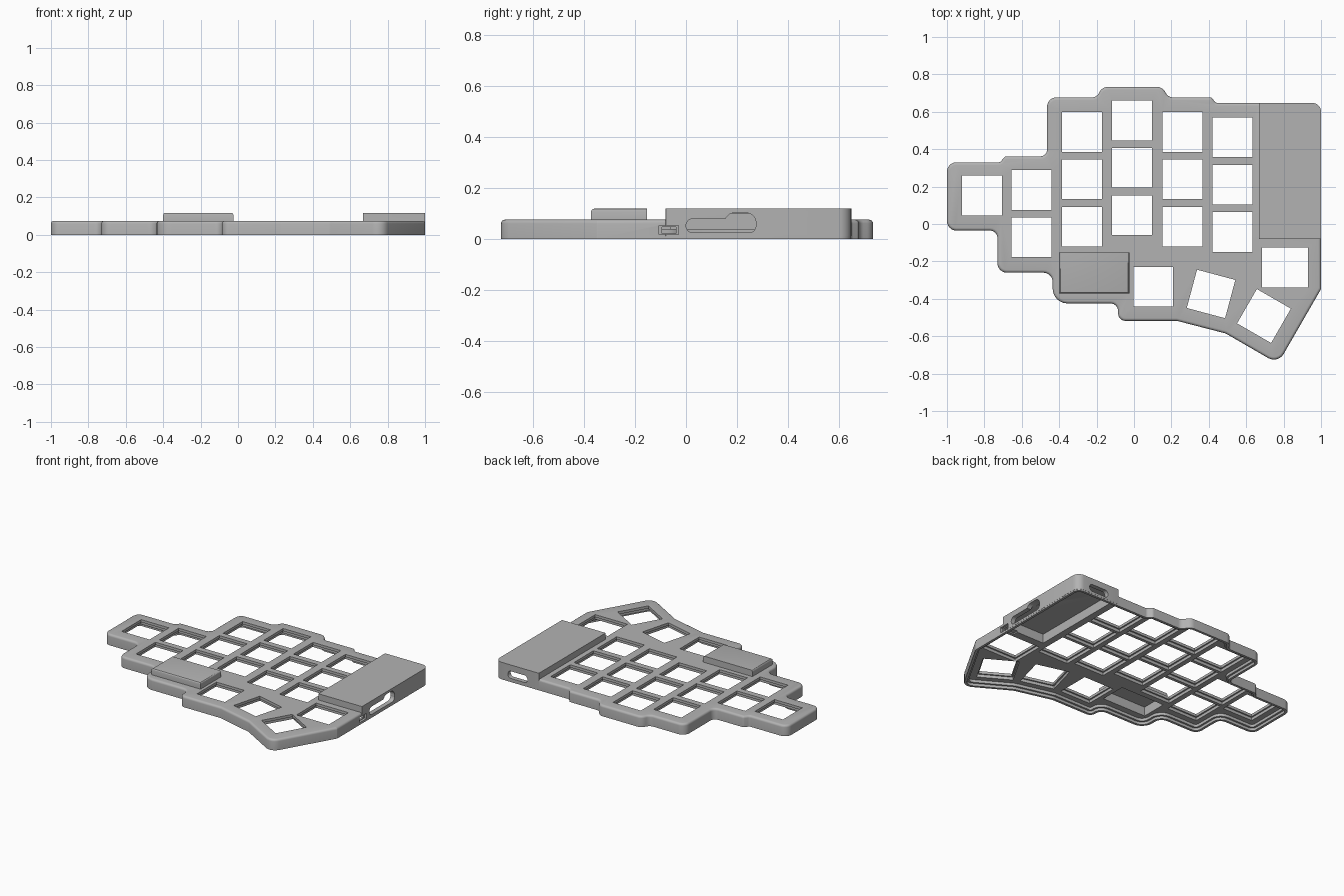
import bpy, bmesh, math
from mathutils import Vector, Matrix

cube = bpy.data.objects.get("Cube")
if cube:
    bpy.data.objects.remove(cube)

grey = bpy.data.materials.new("case grey")
grey.use_nodes = True
grey.diffuse_color = (0.45, 0.45, 0.45, 1)
grey.node_tree.nodes["Principled BSDF"].inputs["Base Color"].default_value = (0.45, 0.45, 0.45, 1)


def finish(name, bm):
    bmesh.ops.recalc_face_normals(bm, faces=bm.faces)
    me = bpy.data.meshes.new(name)
    bm.to_mesh(me)
    bm.free()
    me.materials.append(grey)
    ob = bpy.data.objects.new(name, me)
    bpy.context.scene.collection.objects.link(ob)
    return ob


def rounded(points, inset=0.0, segs=6):
    """Inset a clockwise outline of (x, y, radius) and round its corners."""
    ring, n = [], len(points)
    for i, (x, y, r) in enumerate(points):
        p = Vector((x, y))
        a = (p - Vector(points[i - 1][:2])).normalized()
        b = (Vector(points[(i + 1) % n][:2]) - p).normalized()
        na, nb = Vector((a.y, -a.x)), Vector((b.y, -b.x))
        mitre = (na + nb) / (1 + na.dot(nb))
        convex = 1 if a.x * b.y - a.y * b.x < 0 else -1
        r = max(r - convex * inset, 0.002)
        centre = p + mitre * (inset + convex * r)
        full = math.acos(max(-1, min(1, a.dot(b))))
        base = math.atan2(-na.y * convex, -na.x * convex)
        for k in range(segs + 1):
            t = base - convex * full * k / segs
            ring.append((centre.x + r * math.cos(t), centre.y + r * math.sin(t)))
    return ring


def loft(name, rings):
    """Join rings of 3D points into a closed solid."""
    bm = bmesh.new()
    rows = [[bm.verts.new(p) for p in ring] for ring in rings]
    n = len(rows[0])
    for lo, hi in zip(rows, rows[1:]):
        for i in range(n):
            bm.faces.new((lo[i], lo[(i + 1) % n], hi[(i + 1) % n], hi[i]))
    bm.faces.new(rows[0])
    bm.faces.new(rows[-1])
    return finish(name, bm)


def prism(name, points, levels):
    """Loft an outline upwards through (inset, z) levels."""
    return loft(name, [[(x, y, z) for x, y in rounded(points, i)] for i, z in levels])


def box(name, centre, size, angle=0):
    bm = bmesh.new()
    m = (Matrix.Translation(centre) @ Matrix.Rotation(math.radians(angle), 4, 'Z')
         @ Matrix.Diagonal((*size, 1)))
    bmesh.ops.create_cube(bm, size=1, matrix=m)
    return finish(name, bm)


def volume(me):
    bm = bmesh.new()
    bm.from_mesh(me)
    v = bm.calc_volume()
    bm.free()
    return v


def boolean(target, tool, op='DIFFERENCE'):
    """Apply a boolean, moving to the next solver if the volume is not plausible."""
    tool.hide_render = True
    old = volume(target.data)
    low, high = (old, 2 * old) if op == 'UNION' else (.3 * old, old)
    mod = target.modifiers.new("boolean", 'BOOLEAN')
    mod.operation, mod.object = op, tool
    result = None
    for solver in ('EXACT', 'MANIFOLD', 'FLOAT'):
        mod.solver = solver
        bpy.context.view_layer.update()
        graph = bpy.context.evaluated_depsgraph_get()
        me = bpy.data.meshes.new_from_object(target.evaluated_get(graph))
        if low < volume(me) < high:
            result = me
            break
    target.modifiers.remove(mod)
    if result:
        target.data = result
    bpy.data.objects.remove(tool)


# Stepped case outline, clockwise from the left block
outline = [
    (-1, -.035, .05), (-1, .33, .05), (-.715, .33, .02), (-.69, .362, .02),
    (-.465, .362, .035), (-.465, .677, .05), (-.2, .677, .04), (-.17, .733, .05),
    (.15, .733, .05), (.185, .677, .04), (.415, .677, .02), (.437, .647, .02),
    (1, .647, .05), (1, -.348, .01), (.77, -.747, .06), (.49, -.585, .04),
    (.23, -.518, .04), (-.085, -.518, .04), (-.085, -.425, .04),
    (-.435, -.425, .08), (-.435, -.26, .05), (-.73, -.26, .05), (-.73, -.035, .04)]

# Case body with a rounded top edge
TOP, EDGE = .075, .015
levels = [(0, 0)]
for k in range(5):
    t = math.pi / 2 * k / 4
    levels.append((EDGE * (1 - math.cos(t)), TOP - EDGE + EDGE * math.sin(t)))
case = prism("keyboard_case", outline, levels)

# Raised controller housing, a hair proud of the body walls
housing = [(.668, -.08, .002), (.668, .648, .002), (1.001, .648, .05), (1.001, -.08, .002)]
boolean(case, prism("controller_housing", housing, [(0, .01), (0, .118)]), 'UNION')

# Raised battery housing with softened front and side edges
battery = box("battery_housing", (-.2125, -.262, .079), (.375, .22, .078))
bm = bmesh.new()
bm.from_mesh(battery.data)
soft = [e for e in bm.edges if all(v.co.z > .1 for v in e.verts)
        and min(v.co.y for v in e.verts) < -.2]
bmesh.ops.bevel(bm, geom=soft, offset=.012, segments=3, profile=.5, affect='EDGES')
bm.to_mesh(battery.data)
bm.free()
boolean(case, battery, 'UNION')

# Hollow underside with a stepped rim for the base cover
boolean(case, prism("cavity_cutter", outline, [(.03, -.02), (.03, .037)]))
boolean(case, prism("rim_cutter", outline, [(.017, -.03), (.017, .018)]))
boolean(case, box("controller_pocket", (.83, .2785, .055), (.28, .677, .09)))
boolean(case, box("battery_pocket", (-.2125, -.26, .055), (.335, .18, .09)))

# Key openings: straight columns, then the thumb fan
keys = [(-.813, .152, .212, .212, 0)]
for x, y, count in ((-.548, .182, 2), (-.278, .492, 3), (-.011, .553, 3),
                    (.259, .492, 3), (.527, .463, 3)):
    keys += [(x, y - .253 * row, .212, .212, 0) for row in range(count)]
keys += [(.102, -.335, .212, .212, 0), (.412, -.374, .212, .212, -15),
         (.695, -.492, .21, .212, -30), (.807, -.233, .246, .214, 0)]
for x, y, w, d, angle in keys:
    boolean(case, box("key_cutter", (x, y, .09), (w, d, .22), angle))
    boolean(case, box("key_clip_cutter", (x, y, .034), (w + .02, d + .02, .046), angle))


def slot(name, centre, along, through, length, height):
    """Rounded slot cutter running through a wall."""
    r, half = height / 2, length / 2 - height / 2
    centre, along, through = Vector(centre), Vector(along), Vector(through)
    ring = []
    for k in range(24):
        t = 2 * math.pi * (k + .5) / 24
        u = r * math.cos(t) + math.copysign(half, math.cos(t))
        ring.append(centre + along * u + Vector((0, 0, r * math.sin(t))))
    return loft(name, [[p + through * s for p in ring] for s in (-.05, .05)])


# Side switch slot with its wider opening, and the ports
X, Y = (1, 0, 0), (0, 1, 0)
boolean(case, slot("switch_slot", (1, .137, .051), Y, X, .274, .055))
boolean(case, slot("switch_opening", (1, .213, .063), Y, X, .122, .078))
boolean(case, slot("cable_port", (.83, .647, .05), X, Y, .15, .05))
boolean(case, box("jack_recess", (1.02, -.0675, .034), (.07, .075, .036)))
boolean(case, box("jack_port", (.975, -.067, .0335), (.15, .054, .025)))

# Smooth the rounded edges only
bpy.ops.object.select_all(action='DESELECT')
case.select_set(True)
bpy.context.view_layer.objects.active = case
bpy.ops.object.shade_smooth_by_angle(angle=math.radians(30))
